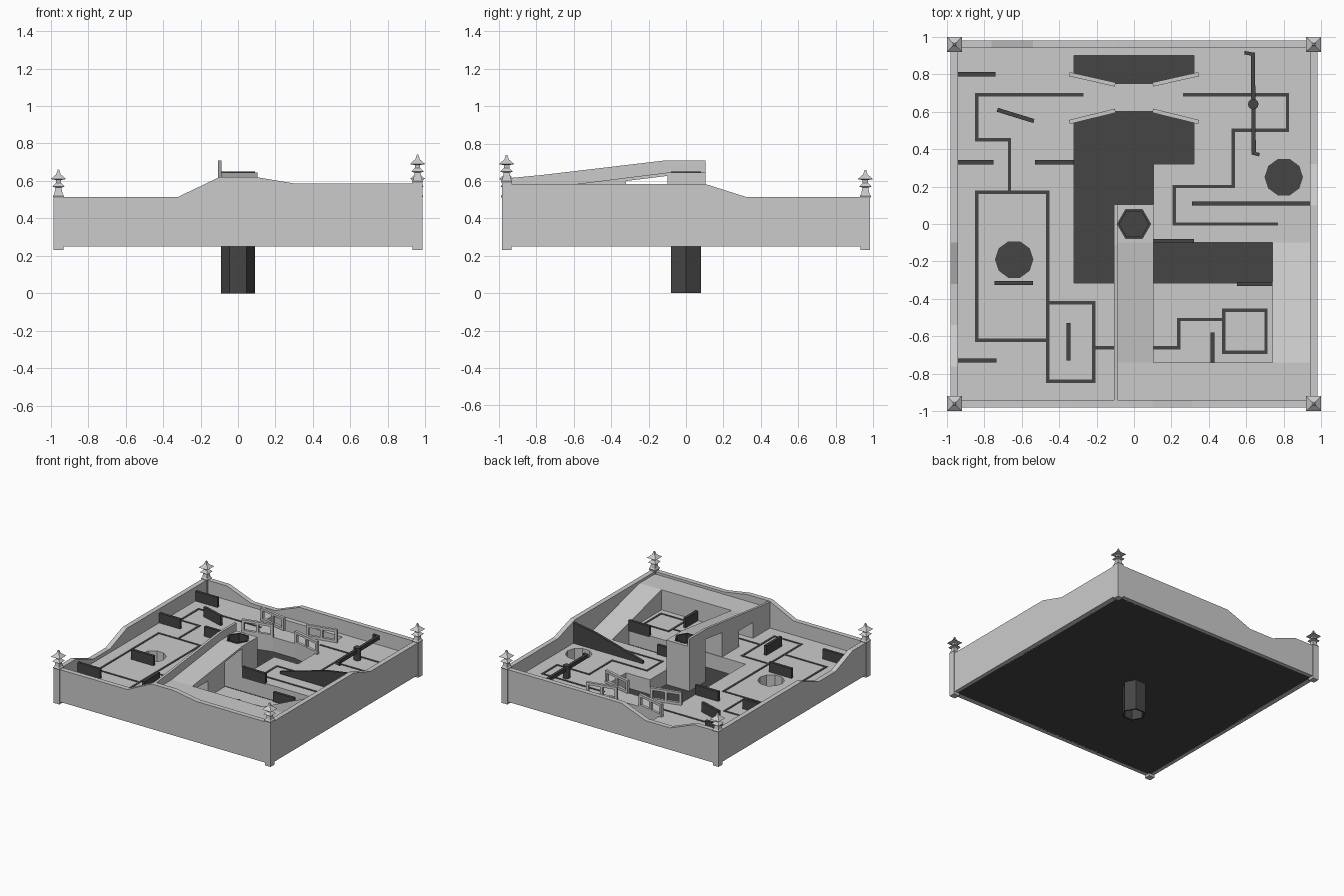
import bpy, bmesh, math
from mathutils import Vector

if "Cube" in bpy.data.objects:
    bpy.data.objects.remove(bpy.data.objects["Cube"])

dark = bpy.data.materials.new("dark")
dark.diffuse_color = (0.06, 0.06, 0.06, 1)
dark.use_nodes = True
dark.node_tree.nodes["Principled BSDF"].inputs["Base Color"].default_value = dark.diffuse_color
FLOOR, BASE = 0.40, 0.28


def make(name, bm, mat=None):
    bmesh.ops.recalc_face_normals(bm, faces=bm.faces)
    me = bpy.data.meshes.new(name)
    bm.to_mesh(me)
    bm.free()
    ob = bpy.data.objects.new(name, me)
    bpy.context.collection.objects.link(ob)
    if mat:
        me.materials.append(mat)
    return ob


def prism(name, pts, axis, lo, hi, mat=None):
    """Extrude a 2D outline along an axis: z takes (x,y), x takes (y,z), y takes (x,z)."""
    place = {'z': lambda a, b, t: (a, b, t), 'x': lambda a, b, t: (t, a, b),
             'y': lambda a, b, t: (a, t, b)}[axis]
    bm = bmesh.new()
    f = bm.faces.new([bm.verts.new(place(a, b, lo)) for a, b in pts])
    r = bmesh.ops.extrude_face_region(bm, geom=[f])
    d = Vector(place(0, 0, hi - lo))
    bmesh.ops.translate(bm, vec=d, verts=[v for v in r['geom'] if isinstance(v, bmesh.types.BMVert)])
    return make(name, bm, mat)


def box(name, x0, x1, y0, y1, z0, z1, mat=None):
    return prism(name, [(x0, y0), (x1, y0), (x1, y1), (x0, y1)], 'z', z0, z1, mat)


def ngon(x, y, r, n):
    return [(x + r * math.cos(2 * math.pi * i / n), y + r * math.sin(2 * math.pi * i / n)) for i in range(n)]


def bar(name, p, q, w, z0, z1, mat=None, ext=0.0):
    """Upright board of width w between two plan points."""
    p, q = Vector(p), Vector(q)
    d = (q - p).normalized()
    n = Vector((-d.y, d.x)) * w / 2
    p, q = p - d * ext, q + d * ext
    return prism(name, [tuple(v) for v in (p + n, p - n, q - n, q + n)], 'z', z0, z1, mat)


def cut(ob, cutters):
    for c in cutters:
        m = ob.modifiers.new("cut", 'BOOLEAN')
        m.operation, m.solver, m.object = 'DIFFERENCE', 'EXACT', c
    dg = bpy.context.evaluated_depsgraph_get()
    me = bpy.data.meshes.new_from_object(ob.evaluated_get(dg))
    ob.modifiers.clear()
    ob.data = me
    for c in cutters:
        bpy.data.objects.remove(c)


# base plate and main floor with sunken pits and round holes
box("base_plate", -.95, .95, -.95, .95, .25, BASE, dark)
floor = box("floor", -.95, .95, -.95, .95, BASE, FLOOR)
pit = [(-.32, -.315), (.74, -.315), (.74, -.1), (.105, -.1), (.105, .32), (.32, .32),
       (.32, .545), (.1, .6), (-.1, .6), (-.32, .545)]
back_pit = [(-.32, .9), (-.32, .8), (-.1, .75), (.1, .75), (.32, .8), (.32, .9)]
outlines = [pit, back_pit, ngon(-.64, -.19, .1, 10), ngon(.8, .25, .1, 10)]
cut(floor, [prism("cutter", o, 'z', BASE - .02, FLOOR + .1) for o in outlines])

# outer walls with wavy tops
LO, HI = .515, .585
front = [(-.98, LO), (-.32, LO), (-.1, .62), (.1, .62), (.31, HI), (.98, HI)]
right = [(-.98, HI), (.1, HI), (.32, LO), (.98, LO)]
dip = [(-.98, LO), (-.76, LO), (-.54, .43), (-.32, .43), (-.1, LO), (.98, LO)]
for name, top, axis, lo, hi in (("front_wall", front, 'y', -.98, -.94), ("back_wall", dip, 'y', .94, .98),
                                ("right_wall", right, 'x', .94, .98), ("left_wall", dip, 'x', -.98, -.94)):
    prism(name, [(-.98, .25)] + top + [(.98, .25)], axis, lo, hi)

# square corner posts with tiered roofs
profile = [(.026, .23), (.026, .51), (.03, .52), (.022, .53), (.016, .565), (.034, .57), (.014, .59),
           (.014, .605), (.041, .61), (.012, .635), (.004, .66)]
for sx in (-1, 1):
    for sy in (-1, 1):
        lift = .08 if (sx, sy) == (1, -1) else 0
        bm = bmesh.new()
        rings = []
        for i, (r, z) in enumerate(profile):
            z += lift if i else 0
            rings.append([bm.verts.new((sx * .959 + a * r, sy * .959 + b * r, z))
                          for a, b in ((-1, -1), (1, -1), (1, 1), (-1, 1))])
        for A, B in zip(rings, rings[1:]):
            for i in range(4):
                bm.faces.new((A[i], A[(i + 1) % 4], B[(i + 1) % 4], B[i]))
        bm.faces.new(rings[0])
        bm.faces.new(rings[-1])
        make("corner_post", bm)

# central ramp with archways, ending in the tower
ramp = prism("ramp_and_tower", [(-.94, BASE), (-.94, .565), (-.74, .565), (-.1, .645), (.105, .645), (.105, BASE),
             (-.1, BASE), (-.1, .627), (-.32, .6), (-.32, BASE), (-.54, BASE), (-.54, .53),
             (-.72, .53), (-.72, BASE)], 'x', -.105, .105)
cut(ramp, [prism("cutter", ngon(0, 0, .085, 6), 'z', BASE - .1, .8)])
prism("ramp_rail", [(-.95, .56), (-.95, .615), (-.77, .632), (-.11, .71), (.105, .71), (.105, .64),
                    (-.1, .64), (-.74, .56)], 'x', -.107, -.087)

# hexagonal tube: foot below, cup above
tube = prism("hex_tube", ngon(0, 0, .092, 6), 'z', 0, .65, dark)
cut(tube, [prism("cutter", ngon(0, 0, .078, 6), 'z', -.1, .8)])

# raised terrace at the front right
box("front_terrace", .1, .74, -.945, -.74, BASE, .565)
prism("side_terrace", [(-.945, BASE), (-.945, .565), (-.74, .565), (-.1, FLOOR), (-.1, BASE)], 'x', .74, .945)

# dark boards standing on the floor
for p, q in (((-.94, .8), (-.74, .8)), ((-.73, .61), (-.535, .55)), ((-.94, .33), (-.75, .33)),
             ((-.53, .33), (-.32, .33)), ((-.745, -.315), (-.54, -.315)), ((-.94, -.73), (-.735, -.73)),
             ((-.35, -.73), (-.35, -.53)), ((.42, -.74), (.42, -.58)), ((.105, -.09), (.32, -.09)),
             ((.55, -.32), (.74, -.32))):
    bar("board", p, q, .022, FLOOR - .01, FLOOR + .08, dark)
prism("wedge_board", [(.31, FLOOR - .01), (.31, .42), (.75, .54), (.94, .57), (.94, FLOOR - .01)], 'y', .1, .12, dark)

# inlaid guide lines
L, R, B, T = -.84, -.46, -.62, .17
paths = [[(-.28, .69), (L, .69), (L, .45), (-.665, .45), (-.665, T)],
         [(L, T), (R, T), (R, B), (L, B), (L, T)],
         [(R, -.42), (-.215, -.42), (-.215, -.84), (R, -.84), (R, -.42)],
         [(-.215, -.66), (.24, -.66), (.24, -.51), (.47, -.51)],
         [(.48, -.46), (.705, -.46), (.705, -.685), (.48, -.685), (.48, -.46)],
         [(.27, .69), (.82, .69), (.82, .5), (.53, .5), (.53, .2), (.215, .2), (.215, 0), (.76, 0)]]
for path in paths:
    for p, q in zip(path, path[1:]):
        bar("guide_line", p, q, .018, FLOOR - .005, FLOOR + .003, dark, .009)

# windowed fences on both sides of the bridge
for s in (-1, 1):
    for y0, y1 in ((.745, .8), (.605, .545)):
        a, b = Vector((s * .1, y0)), Vector((s * .345, y1))
        for z in (FLOOR, .485):
            bar("fence_beam", a, b, .022, z, z + .02)
        for t in (.04, .5, .96):
            c, d = a.lerp(b, t - .04), a.lerp(b, t + .04)
            bar("fence_upright", c, d, .022, FLOOR + .02, .485)

# turning arm on a round post
prism("arm_post", ngon(.637, .64, .028, 12), 'z', FLOOR, .5, dark)
bar("turning_arm", (.635, .915), (.64, .37), .022, .46, .49, dark)
bar("arm_tip", (.59, .915), (.646, .905), .018, .46, .49, dark)
bar("arm_tip", (.63, .38), (.67, .37), .018, .46, .49, dark)
